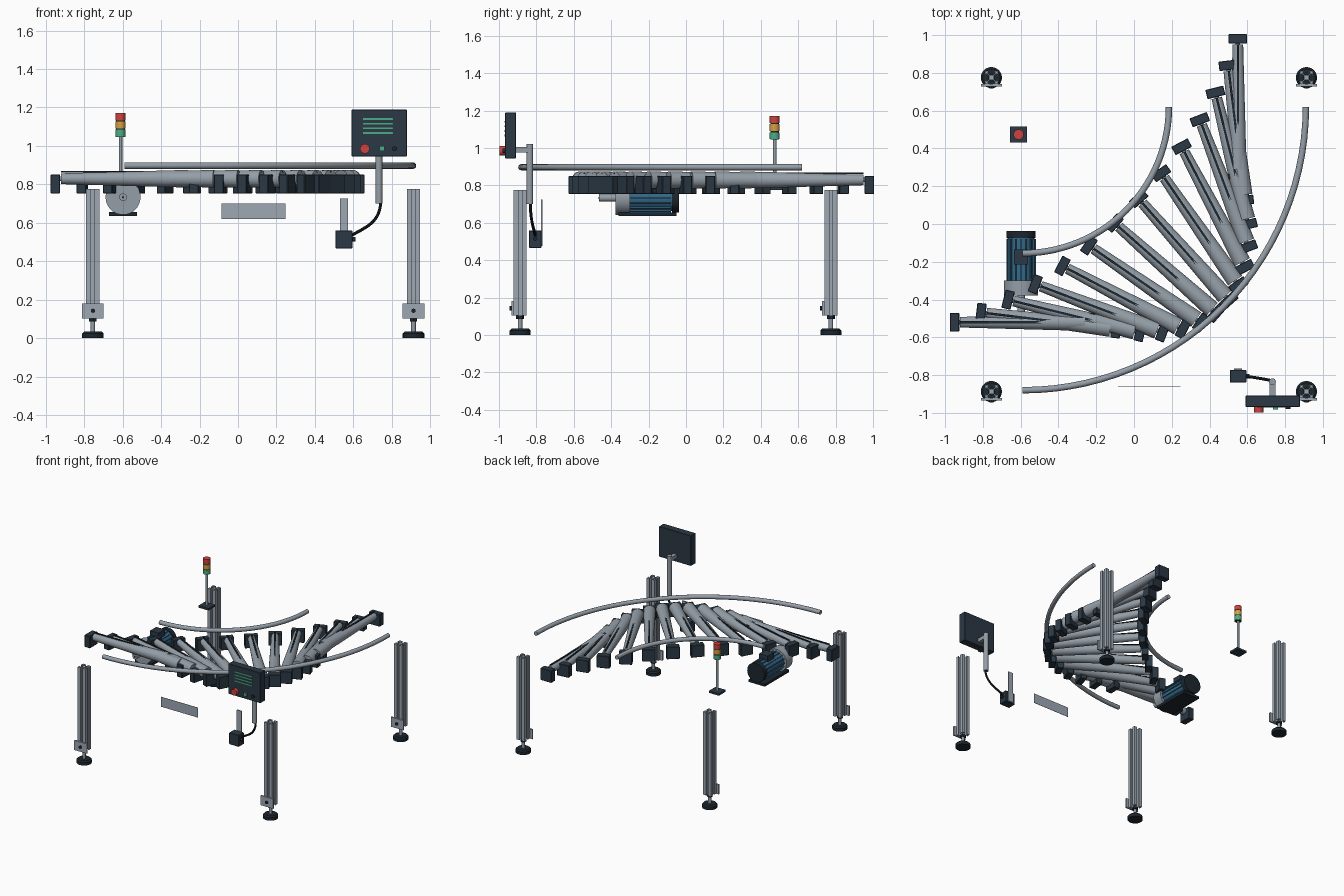
import bpy, bmesh, math
from mathutils import Vector, Matrix

if "Cube" in bpy.data.objects:
    bpy.data.objects.remove(bpy.data.objects["Cube"])


def material(name, rgb):
    m = bpy.data.materials.new(name)
    m.diffuse_color = (*rgb, 1)
    m.use_nodes = True
    m.node_tree.nodes["Principled BSDF"].inputs["Base Color"].default_value = m.diffuse_color
    return m


SLATE = material("dark slate", (0.024, 0.040, 0.058))
BLACK = material("near black", (0.012, 0.020, 0.028))
STEEL = material("steel grey", (0.30, 0.345, 0.39))
ALU = material("aluminium", (0.34, 0.39, 0.45))
BLUE = material("motor blue", (0.035, 0.14, 0.25))
RED = material("signal red", (0.62, 0.055, 0.05))
AMBER = material("signal amber", (0.68, 0.35, 0.05))
GREEN = material("signal green", (0.07, 0.42, 0.24))


def finish(name, bm, mat, smooth=False):
    bmesh.ops.recalc_face_normals(bm, faces=bm.faces)
    me = bpy.data.meshes.new(name)
    bm.to_mesh(me)
    bm.free()
    me.materials.append(mat)
    ob = bpy.data.objects.new(name, me)
    bpy.context.collection.objects.link(ob)
    if smooth:
        bpy.ops.object.select_all(action='DESELECT')
        ob.select_set(True)
        bpy.context.view_layer.objects.active = ob
        bpy.ops.object.shade_smooth_by_angle(angle=math.radians(35))
    return ob


def box(name, c, size, mat, rot=0.0, bevel=0.0):
    bm = bmesh.new()
    bmesh.ops.create_cube(bm, size=1)
    bmesh.ops.scale(bm, vec=size, verts=bm.verts)
    if bevel:
        bmesh.ops.bevel(bm, geom=bm.edges[:], offset=bevel, segments=1, affect='EDGES')
    bmesh.ops.transform(bm, matrix=Matrix.Translation(c) @ Matrix.Rotation(rot, 4, 'Z'), verts=bm.verts)
    return finish(name, bm, mat)


def rod(name, a, b, r, mat, r2=None, sides=24):
    a, b = Vector(a), Vector(b)
    d = b - a
    bm = bmesh.new()
    bmesh.ops.create_cone(bm, cap_ends=True, segments=sides, radius1=r,
                          radius2=r if r2 is None else r2, depth=d.length)
    q = d.to_track_quat('Z', 'Y').to_matrix().to_4x4()
    bmesh.ops.transform(bm, matrix=Matrix.Translation((a + b) / 2) @ q, verts=bm.verts)
    return finish(name, bm, mat, smooth=sides > 8)


def tube(name, pts, r, mat, sides=12):
    # round tube swept along a list of points
    pts = [Vector(p) for p in pts]
    bm = bmesh.new()
    rings = []
    for i, p in enumerate(pts):
        t = (pts[min(i + 1, len(pts) - 1)] - pts[max(i - 1, 0)]).normalized()
        u = t.cross(Vector((0.3, -1, 0.2)) if abs(t.z) > 0.3 else Vector((0, 0, 1))).normalized()
        v = t.cross(u)
        rings.append([bm.verts.new(p + r * (u * math.cos(k) + v * math.sin(k)))
                      for k in (math.tau * j / sides for j in range(sides))])
    for A, B in zip(rings, rings[1:]):
        for j in range(sides):
            k = (j + 1) % sides
            bm.faces.new((A[j], A[k], B[k], B[j]))
    bm.faces.new(rings[0])
    bm.faces.new(rings[-1])
    return finish(name, bm, mat, smooth=True)


# Tapered rollers fanned round the bend, each with bearing blocks and a top strip
CX, CY, R, AXIS = -0.59, 0.62, 1.14, 0.829
COUNT = 14
for i in range(COUNT):
    a = math.radians(90) * i / (COUNT - 1)
    mid = Vector((CX + R * math.sin(a), CY - R * math.cos(a), AXIS))
    d = Vector((math.cos(a), -math.sin(a), 0))
    rod("roller", mid - d * 0.33, mid + d * 0.33, 0.028, STEEL, 0.046)
    rod("roller_axle", mid - d * 0.36, mid + d * 0.36, 0.012, STEEL, sides=12)
    strip = mid.copy()
    strip.z = 0.865
    box("roller_strip", strip, (0.66, 0.012, 0.006), BLACK, -a)
    for s in (-1, 1):
        c = mid + d * 0.36 * s
        c.z = 0.802
        box("bearing_block", c, (0.05, 0.098, 0.098), SLATE, -a, 0.003)

# Curved guide rails
for name, rad in (("inner_guide_rail", 0.775), ("outer_guide_rail", 1.5)):
    arc = [math.radians(90) * k / 28 for k in range(29)]
    tube(name, [(CX + rad * math.sin(t), CY - rad * math.cos(t), 0.897) for t in arc], 0.017, STEEL)


# Slotted profile legs with adjustable feet and brackets
def leg_profile(name, x, y, z0, z1):
    side = [(0.035, -0.035), (0.035, -0.009), (0.029, -0.009), (0.029, -0.018), (0.022, -0.018), (0.013, -0.009)]
    side += [(px, -py) for px, py in reversed(side[1:])]
    bm = bmesh.new()
    ring = []
    for q in range(4):
        c, s = round(math.cos(q * math.pi / 2)), round(math.sin(q * math.pi / 2))
        ring += [bm.verts.new((x + c * px - s * py, y + s * px + c * py, z0)) for px, py in side]
    f = bm.faces.new(ring)
    ext = bmesh.ops.extrude_face_region(bm, geom=[f], use_keep_orig=True)
    bmesh.ops.translate(bm, vec=(0, 0, z1 - z0), verts=[v for v in ext["geom"] if isinstance(v, bmesh.types.BMVert)])
    finish(name, bm, ALU)


for x in (-0.755, 0.913):
    for y in (-0.887, 0.775):
        leg_profile("leg", x, y, 0.105, 0.775)
        rod("foot_pad", (x, y, 0), (x, y, 0.024), 0.056, BLACK)
        rod("foot_rim", (x, y, 0.024), (x, y, 0.034), 0.056, BLACK, 0.046)
        rod("foot_stem", (x, y, 0.03), (x, y, 0.11), 0.012, STEEL, sides=12)
        rod("foot_nut", (x, y, 0.086), (x, y, 0.104), 0.022, BLACK, sides=6)
        box("leg_bracket", (x, y - 0.041, 0.142), (0.112, 0.012, 0.078), ALU)
        rod("bracket_bolt", (x, y - 0.058, 0.142), (x, y - 0.045, 0.142), 0.012, BLACK, sides=6)

# Drive motor
MX, MZ = -0.598, 0.733
rod("motor_body", (MX, -0.31, MZ), (MX, -0.07, MZ), 0.07, BLUE, sides=32)
for k in range(16):
    t = math.tau * k / 16
    bm = bmesh.new()
    bmesh.ops.create_cube(bm, size=1)
    bmesh.ops.scale(bm, vec=(0.012, 0.22, 0.006), verts=bm.verts)
    bmesh.ops.translate(bm, vec=(0.072, -0.19, 0), verts=bm.verts)
    bmesh.ops.transform(bm, matrix=Matrix.Translation((MX, 0, MZ)) @ Matrix.Rotation(t, 4, 'Y'), verts=bm.verts)
    finish("motor_fin", bm, BLUE)
rod("motor_fan_cap", (MX, -0.075, MZ), (MX, -0.038, MZ), 0.077, BLACK, sides=32)
rod("gearbox_flange", (MX, -0.378, MZ), (MX, -0.3, MZ), 0.091, STEEL, sides=32)
rod("motor_shaft", (MX, -0.465, MZ), (MX, -0.37, MZ), 0.02, STEEL)
rod("shaft_centre", (MX, -0.467, MZ), (MX, -0.46, MZ), 0.006, BLACK, sides=12)
box("motor_base", (MX, -0.205, 0.645), (0.145, 0.31, 0.02), BLACK)
box("terminal_box", (MX, -0.175, 0.815), (0.076, 0.078, 0.05), SLATE)

# Signal light tower
SX, SY = -0.611, 0.474
box("tower_base", (SX, SY, 0.782), (0.09, 0.085, 0.016), SLATE)
rod("tower_pole", (SX, SY, 0.785), (SX, SY, 1.05), 0.009, STEEL, sides=16)
rod("tower_core", (SX, SY, 1.045), (SX, SY, 1.14), 0.023, BLACK)
for mat, z in ((GREEN, 1.047), (AMBER, 1.09), (RED, 1.133)):
    rod("signal_lamp", (SX, SY, z), (SX, SY, z + 0.037), 0.027, mat)

# Control panel on its post
box("panel_case", (0.735, -0.938, 1.067), (0.288, 0.06, 0.245), SLATE, bevel=0.003)
for k in range(4):
    box("screen_line", (0.728, -0.969, 1.14 - 0.0245 * k), (0.155, 0.004, 0.009), GREEN)
rod("stop_button", (0.66, -0.998, 0.985), (0.66, -0.965, 0.985), 0.025, RED)
box("start_button", (0.75, -0.974, 0.985), (0.026, 0.016, 0.026), GREEN)
rod("spare_button", (0.815, -0.98, 0.985), (0.815, -0.965, 0.985), 0.013, BLACK)
rod("panel_post", (0.733, -0.835, 0.70), (0.733, -0.835, 1.02), 0.018, STEEL)
box("panel_mount", (0.733, -0.878, 0.99), (0.03, 0.065, 0.03), STEEL)

# Junction box, its backing plate and the curved cable
box("junction_box", (0.551, -0.806, 0.513), (0.088, 0.066, 0.094), SLATE, bevel=0.003)
box("junction_plate", (0.551, -0.77, 0.60), (0.042, 0.008, 0.25), ALU)
rod("cable_gland", (0.59, -0.806, 0.515), (0.612, -0.806, 0.515), 0.012, BLACK, sides=12)
p = [Vector(v) for v in ((0.742, -0.833, 0.71), (0.74, -0.83, 0.60), (0.66, -0.815, 0.575), (0.592, -0.806, 0.535))]
cable = []
for k in range(15):
    t = k / 14
    cable.append(p[0] * (1 - t) ** 3 + p[1] * 3 * t * (1 - t) ** 2 + p[2] * 3 * t * t * (1 - t) + p[3] * t ** 3)
tube("cable", cable, 0.008, BLACK, sides=10)

# Thin blank side plate
box("side_plate", (0.081, -0.862, 0.66), (0.332, 0.002, 0.08), ALU)
